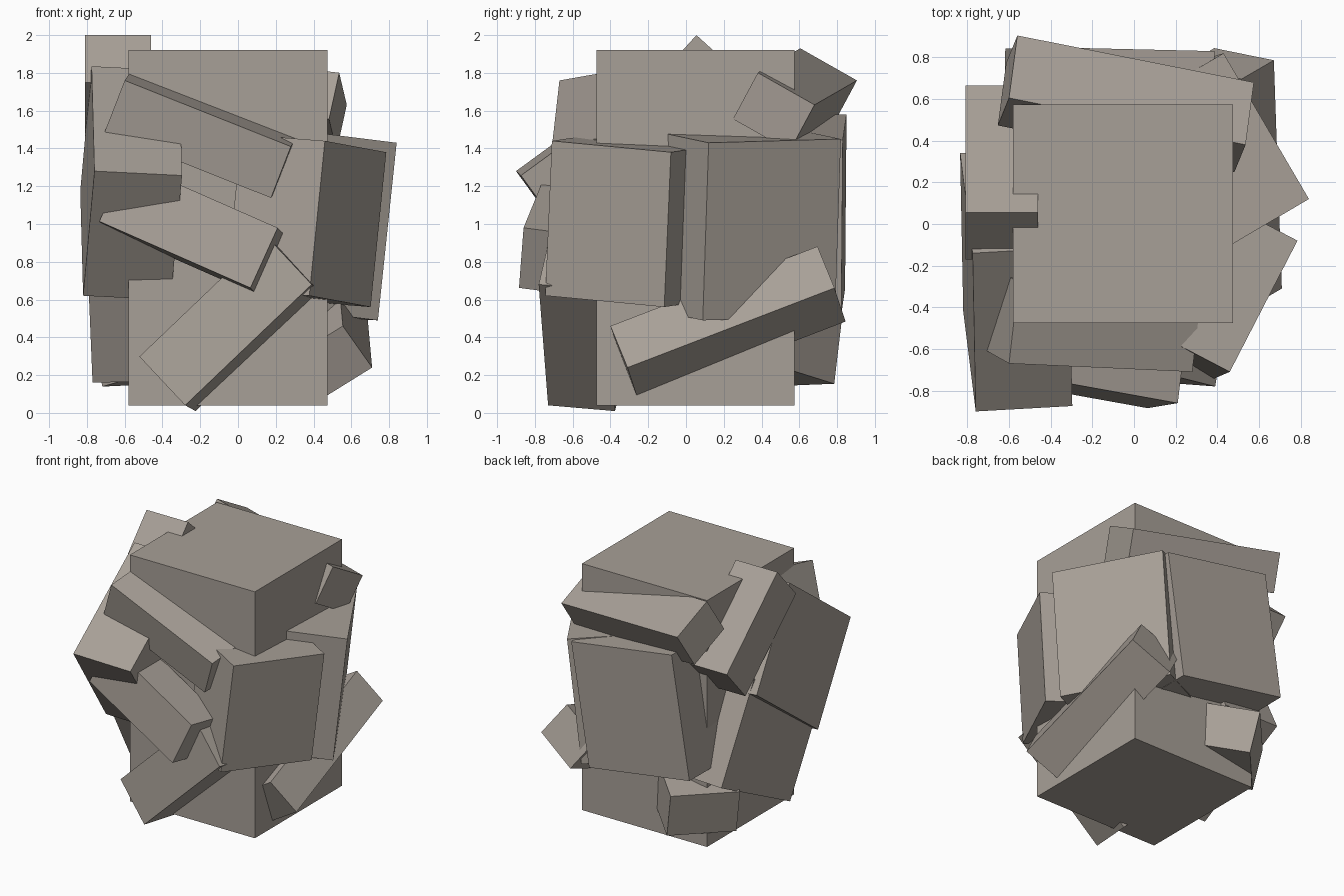
import bpy
import bmesh
from mathutils import Vector

cube = bpy.data.objects.get("Cube")
if cube:
    bpy.data.objects.remove(cube, do_unlink=True)

# One stone colour for the whole rock cluster
stone = bpy.data.materials.new("warm_grey_stone")
stone.use_nodes = True
colour = (0.39, 0.35, 0.31, 1)
stone.diffuse_color = colour
stone.node_tree.nodes["Principled BSDF"].inputs["Base Color"].default_value = colour

MIDDLE = Vector((0, 0, 1))


def block(name, corner, edge_a, edge_b, depth):
    """Box from an outer corner, two edges, and a depth running inwards."""
    corner, a, b = Vector(corner), Vector(edge_a), Vector(edge_b)
    length = b.length
    b = (b - b.project(a)).normalized() * length
    c = a.cross(b).normalized() * depth
    if c.dot(MIDDLE - corner) < 0:
        c = -c
    bm = bmesh.new()
    bmesh.ops.create_cube(bm, size=1)
    for v in bm.verts:
        i, j, k = v.co + Vector((0.5, 0.5, 0.5))
        v.co = corner + a * i + b * j + c * k
    bmesh.ops.recalc_face_normals(bm, faces=bm.faces)
    mesh = bpy.data.meshes.new(name)
    bm.to_mesh(mesh)
    bm.free()
    mesh.materials.append(stone)
    bpy.context.collection.objects.link(bpy.data.objects.new(name, mesh))


# Upright core
block("core_block", (-0.58, -0.475, 0.04), (1.055, 0, 0), (0, 1.05, 0), 1.88)

# Front bars and slab
block("front_upper_bar", (-0.6, -0.67, 1.76), (0.88, -0.04, -0.35), (-0.11, 0.06, -0.27), 0.4)
block("front_middle_bar", (0.21, -0.86, 0.98), (-0.8, 0.144, 0.352), (-0.14, -0.025, -0.32), 0.3)
block("front_lower_bar", (-0.28, -0.73, 0.04), (0.67, -0.05, 0.64), (-0.24, 0.06, 0.26), 0.36)
block("front_corner_slab", (-0.76, -0.9, 1.28), (-0.015, 0.76, 0.555), (-0.06, 0.48, -0.66), 0.465)

# Blocks on the +x side
block("side_front_block", (0.46, -0.71, 1.44), (0.325, 0.63, -0.06), (-0.08, -0.03, -0.82), 0.5)
block("side_rear_block", (0.84, 0.12, 1.43), (-0.41, 0.7, 0.02), (-0.1, -0.03, -0.94), 0.6)
block("side_lower_bar", (0.71, -0.31, 0.24), (-0.155, -0.09, 0.22), (-0.24, 0.08, -0.23), 1.175)

# Back blocks
block("back_upper_bar", (-0.56, 0.905, 1.76), (-0.04, -0.3, 0.17), (-0.055, -0.14, -0.24), 1.165)
block("back_slab", (-0.473, 0.85, 1.58), (-0.145, -0.008, -0.925), (0.86, -0.02, -0.135), 0.45)
block("back_lower_stub", (-0.447, 0.824, 0.485), (-0.33, -0.366, -0.015), (0.035, -0.065, -0.33), 0.45)

# Blocks on the -x side
block("side_top_bar", (-0.81, 0.055, 2), (0, 0.61, -0.55), (0, -0.225, -0.25), 0.35)
block("side_low_slab", (-0.77, -0.155, 0.16), (0.02, 0.8, 0.4), (-0.03, -0.37, 0.7), 0.45)
